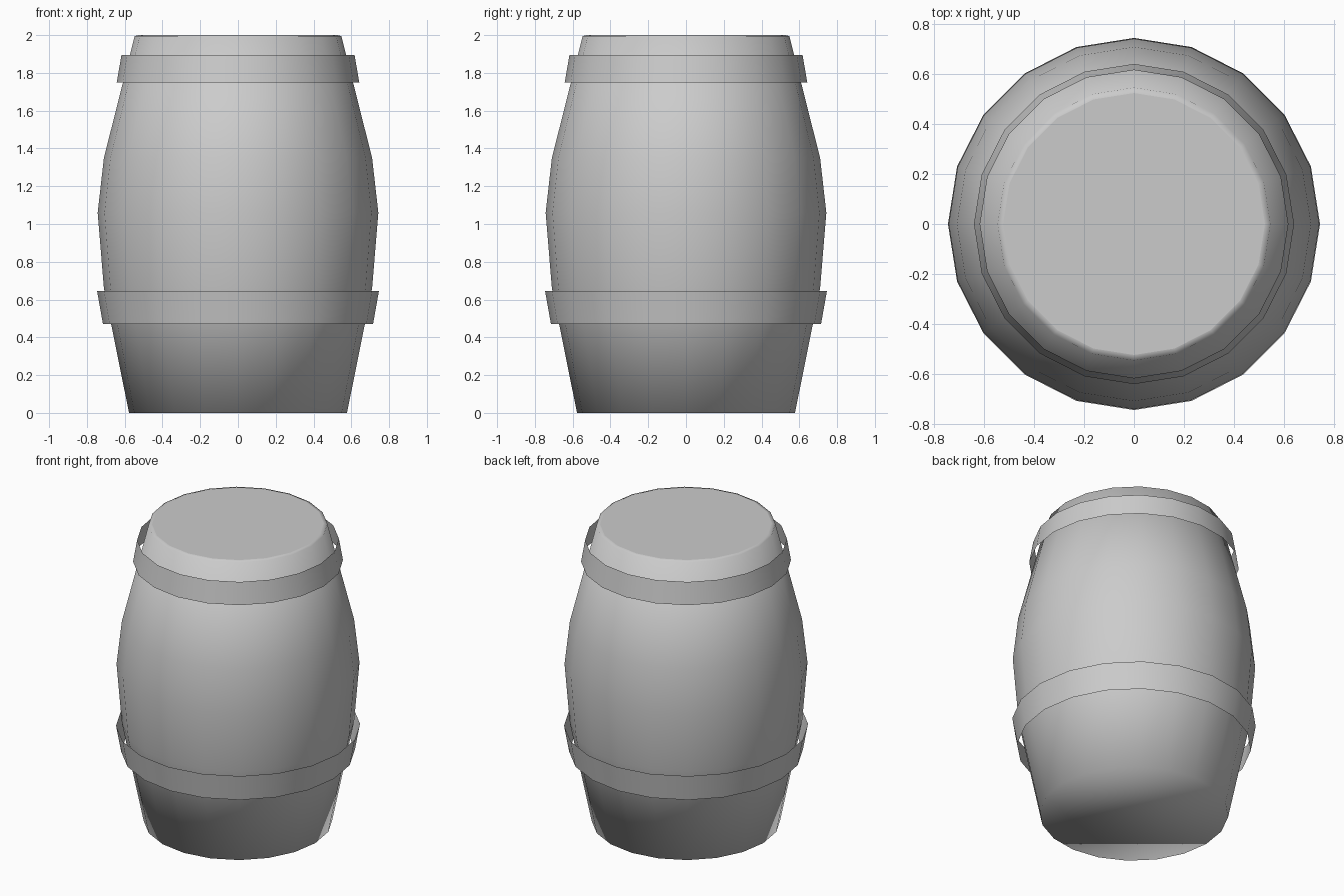
import bpy, bmesh, math

if "Cube" in bpy.data.objects:
    bpy.data.objects.remove(bpy.data.objects["Cube"])

SIDES = 20


def lathe(name, profile, cap_bottom=False, cap_top=False, sharp_rings=()):
    """Revolve (radius, z) points around z; optional end caps."""
    bm = bmesh.new()
    rings = []
    for r, z in profile:
        rings.append([bm.verts.new((r * math.cos(a), r * math.sin(a), z))
                      for a in (2 * math.pi * i / SIDES for i in range(SIDES))])
    for low, high in zip(rings, rings[1:]):
        for i in range(SIDES):
            j = (i + 1) % SIDES
            bm.faces.new((low[i], low[j], high[j], high[i]))
    if cap_bottom:
        bm.faces.new(rings[0][::-1])
    if cap_top:
        bm.faces.new(rings[-1])
    for k in sharp_rings:
        for i in range(SIDES):
            bm.edges.get((rings[k][i], rings[k][(i + 1) % SIDES])).smooth = False
    for f in bm.faces:
        f.smooth = True
    mesh = bpy.data.meshes.new(name)
    bm.to_mesh(mesh)
    bm.free()
    obj = bpy.data.objects.new(name, mesh)
    bpy.context.collection.objects.link(obj)
    return obj


# Bulging body with smooth rim and a crisp flat lid
body = [(0.577, 0), (0.71, 0.66), (0.743, 1.06), (0.71, 1.35),
        (0.547, 1.995), (0.525, 2.0)]
lathe("barrel_body", body, cap_bottom=True, cap_top=True, sharp_rings=[5])

# Thin open hoops standing off the body
lathe("lower_hoop", [(0.715, 0.47), (0.746, 0.645)])
lathe("upper_hoop", [(0.642, 1.75), (0.617, 1.895)])
